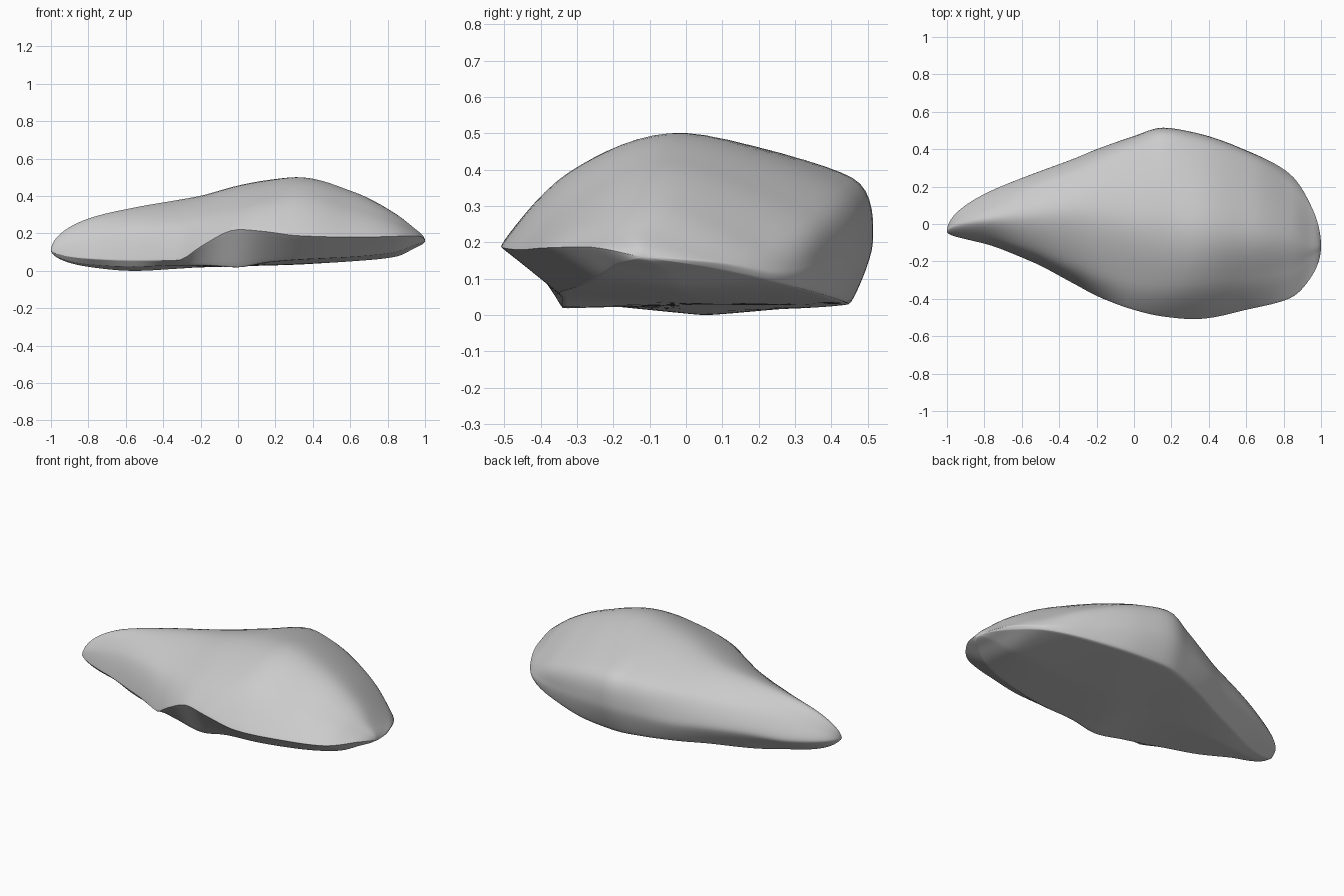
import bpy, bmesh, math

# Remove the default cube
cube = bpy.data.objects.get("Cube")
if cube:
    bpy.data.objects.remove(cube, do_unlink=True)

# Stone material
stone = bpy.data.materials.new("stone_grey")
stone.use_nodes = True
grey = (0.6, 0.6, 0.6, 1)
stone.diffuse_color = grey
bsdf = next(n for n in stone.node_tree.nodes if n.type == 'BSDF_PRINCIPLED')
bsdf.inputs["Base Color"].default_value = grey
bsdf.inputs["Roughness"].default_value = 0.9

# Stations along the length, with the two pointed ends
stations = [-1, -.8, -.55, -.32, -.2, 0, .15, .32, .62, .84, .95, 1]
tail = (-.04, .11)
nose = (-.12, .16)

# Guide lines running lengthwise: (roundness, y at stations, z at stations)
crest = (1, [.02, .04, .05, .04, .02, .01, 0, -.03, -.06, -.1],
         [.28, .34, .38, .402, .457, .485, .502, .422, .305, .22])
shoulder = (.75, [.11, .2, .28, .33, .41, .46, .435, .34, .2, .05],
            [.21, .265, .295, .315, .35, .378, .358, .27, .185, .165])
back_bulge = (.8, [.16, .265, .35, .4, .47, .515, .49, .385, .26, .09],
              [.11, .135, .145, .15, .18, .2, .19, .15, .12, .145])
back_foot = (.1, [.06, .18, .28, .34, .415, .45, .44, .365, .25, .07],
             [.025, .012, .018, .02, .025, .03, .035, .06, .09, .13])
belly = (.4, [0, .05, .05, .03, .02, .02, .02, 0, -.02, -.06],
         [.022, 0, .012, .02, .028, .03, .036, .052, .075, .125])
front_foot = (0, [-.07, -.17, -.26, -.3, -.34, -.34, -.35, -.31, -.25, -.19],
              [.035, .022, .03, .03, .018, .045, .06, .075, .1, .14])
front_rim = (0, [-.105, -.2, -.32, -.385, -.46, -.495, -.51, -.455, -.395, -.28],
             [.065, .055, .055, .13, .222, .21, .188, .18, .185, .188])
front_slope = (1, [-.07, -.14, -.23, -.27, -.31, -.33, -.32, -.29, -.25, -.18],
               [.19, .235, .255, .285, .345, .37, .395, .325, .26, .212])
guides = [crest, shoulder, back_bulge, back_foot, belly, front_foot, front_rim, front_slope]


def hermite(a, b, ta, tb, u):
    """Cubic between a and b with end tangents ta and tb."""
    v = 1 - u
    return (a * v * v * (1 + 2 * u) + b * u * u * (3 - 2 * u)
            + ta * u * v * v - tb * u * u * v)


def along(values, t):
    """Monotone curve through the stations, so nothing overshoots."""
    knots = [math.acos(-x) for x in stations]
    steps = [b - a for a, b in zip(knots, knots[1:])]
    rise = [(b - a) / h for a, b, h in zip(values, values[1:], steps)]
    slopes = [rise[0]]
    for a, b in zip(rise, rise[1:]):
        slopes.append(2 * a * b / (a + b) if a * b > 0 else 0)
    slopes.append(rise[-1])
    i = max(k for k in range(len(steps)) if knots[k] <= t or k == 0)
    h = steps[i]
    return hermite(values[i], values[i + 1], slopes[i] * h, slopes[i + 1] * h,
                   (t - knots[i]) / h)


def cross_section(t):
    """Closed outline through the guide lines at one place."""
    pts = [[along([tail[k]] + g[k + 1] + [nose[k]], t) for k in (0, 1)] for g in guides]
    n = len(pts)

    def tangent(i, k):
        return guides[i][0] * (pts[(i + 1) % n][k] - pts[i - 1][k]) / 2

    ring = []
    for i in range(n):
        j = (i + 1) % n
        for s in range(PER_SPAN):
            u = s / PER_SPAN
            ring.append([hermite(pts[i][k], pts[j][k], tangent(i, k), tangent(j, k), u)
                         for k in (0, 1)])
    return ring


# Loft the stone body through its cross sections
RINGS = 80
PER_SPAN = 8
bm = bmesh.new()
rows = []
for r in range(RINGS + 1):
    t = math.pi * r / RINGS
    rows.append([bm.verts.new((-math.cos(t), y, z)) for y, z in cross_section(t)])
for row, following in zip(rows, rows[1:]):
    for i in range(len(row)):
        bm.faces.new((row[i - 1], row[i], following[i], following[i - 1]))
bmesh.ops.remove_doubles(bm, verts=bm.verts, dist=0.0005)

# Soften the outline slightly, then rest it on the ground
bmesh.ops.smooth_vert(bm, verts=bm.verts, factor=0.4, use_axis_x=False,
                      use_axis_y=True, use_axis_z=True)
lowest = min(v.co.z for v in bm.verts)
bmesh.ops.translate(bm, verts=bm.verts, vec=(0, 0, -lowest))
bmesh.ops.recalc_face_normals(bm, faces=bm.faces)

mesh = bpy.data.meshes.new("boulder")
bm.to_mesh(mesh)
bm.free()
mesh.materials.append(stone)
boulder = bpy.data.objects.new("boulder", mesh)
bpy.context.collection.objects.link(boulder)

# Smooth shading with crisp rims
bpy.ops.object.select_all(action='DESELECT')
boulder.select_set(True)
bpy.context.view_layer.objects.active = boulder
bpy.ops.object.shade_smooth_by_angle(angle=math.radians(50))
